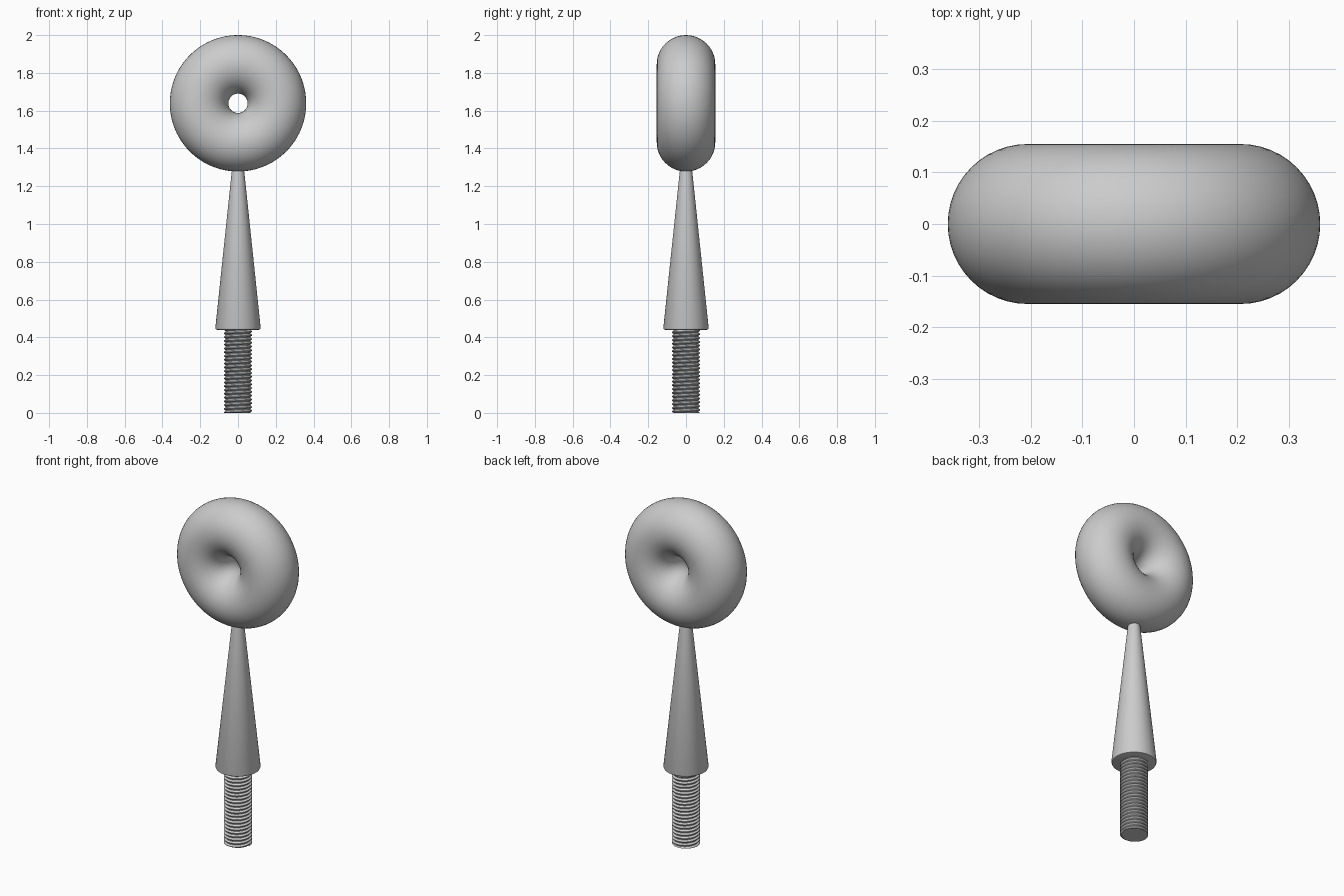
import bpy, bmesh
from math import cos, sin, pi, radians

cube = bpy.data.objects.get("Cube")
if cube:
    bpy.data.objects.remove(cube)

# One plain grey for the whole piece
grey = bpy.data.materials.new("plain grey")
grey.use_nodes = True
colour = (0.6, 0.6, 0.6, 1)
grey.diffuse_color = colour
grey.node_tree.nodes["Principled BSDF"].inputs["Base Color"].default_value = colour


def finish(obj, name, angle=40):
    obj.name = obj.data.name = name
    obj.data.materials.append(grey)
    bpy.ops.object.select_all(action="DESELECT")
    obj.select_set(True)
    bpy.context.view_layer.objects.active = obj
    bpy.ops.object.shade_smooth_by_angle(angle=radians(angle))


def lathe(name, profile, segments=64):
    """Solid of revolution about z from (radius, height) pairs, bottom to top."""
    bm = bmesh.new()
    rings = [[bm.verts.new((r * cos(2 * pi * i / segments), r * sin(2 * pi * i / segments), z))
              for i in range(segments)] for r, z in profile]
    for low, high in zip(rings, rings[1:]):
        for i in range(segments):
            j = (i + 1) % segments
            bm.faces.new((low[i], low[j], high[j], high[i]))
    bm.faces.new(rings[0][::-1])
    bm.faces.new(rings[-1])
    mesh = bpy.data.meshes.new(name)
    bm.to_mesh(mesh)
    bm.free()
    obj = bpy.data.objects.new(name, mesh)
    bpy.context.collection.objects.link(obj)
    finish(obj, name)


def helix_thread(name, root, crest, pitch, height, segments=48):
    """Ridged strip winding up the shaft, flattened at both ends."""
    bm = bmesh.new()
    profile = [(root, 0), (root, 0.15), (crest, 0.5), (crest, 0.65), (root, 1)]
    turns = int(height / pitch) + 2
    rows = []
    for k in range(turns * segments + 1):
        a = 2 * pi * k / segments
        base = pitch * (k / segments - 1)
        rows.append([bm.verts.new((r * cos(a), r * sin(a), min(max(base + t * pitch, 0), height)))
                     for r, t in profile])
    for a, b in zip(rows, rows[1:]):
        for j in range(len(profile) - 1):
            bm.faces.new((a[j], b[j], b[j + 1], a[j + 1]))
    bmesh.ops.dissolve_degenerate(bm, dist=1e-6, edges=bm.edges)
    mesh = bpy.data.meshes.new(name)
    bm.to_mesh(mesh)
    bm.free()
    obj = bpy.data.objects.new(name, mesh)
    bpy.context.collection.objects.link(obj)
    finish(obj, name, 30)


# Ring head, upright and facing the front
bpy.ops.mesh.primitive_torus_add(major_segments=96, minor_segments=48, major_radius=0.206,
                                 minor_radius=0.155, location=(0, 0, 1.639),
                                 rotation=(pi / 2, 0, 0))
finish(bpy.context.object, "ring_head")

# Tapered stem with a softened lower rim
lathe("tapered_stem", [(0.112, 0.44), (0.117, 0.442), (0.12, 0.45), (0.033, 1.28), (0.03, 1.31)])

# Threaded shaft
lathe("shaft_core", [(0.066, 0), (0.066, 0.45)])
helix_thread("shaft_thread", 0.066, 0.075, 0.02, 0.445)
